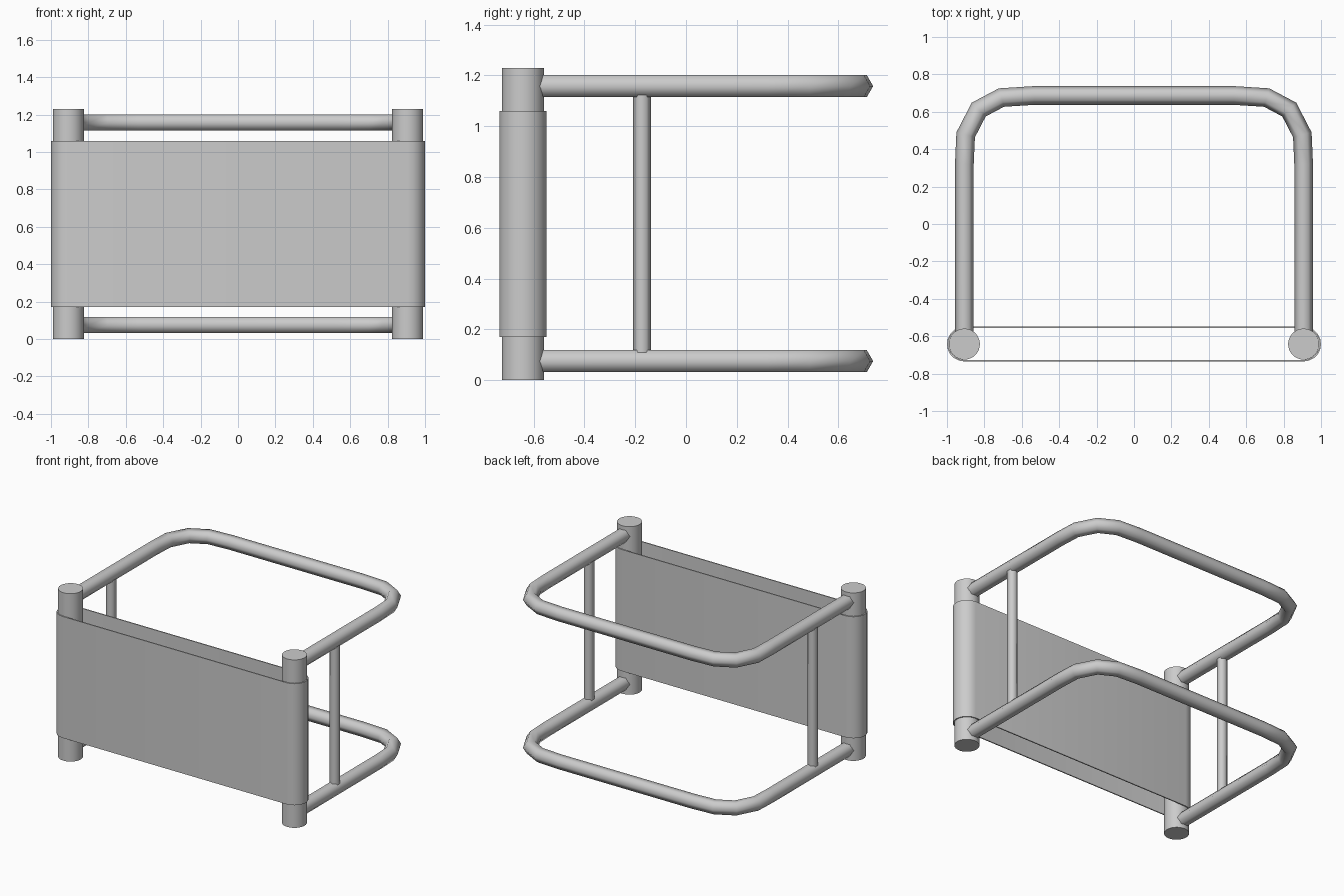
import bpy, bmesh, math
from mathutils import Vector

if "Cube" in bpy.data.objects:
    bpy.data.objects.remove(bpy.data.objects["Cube"])

PX, PY = 0.907, -0.642      # post centre
H = 1.23                    # post height
RAILS = {"lower": 0.075, "upper": 1.158}


def finish(name, bm, angle):
    bmesh.ops.recalc_face_normals(bm, faces=bm.faces)
    mesh = bpy.data.meshes.new(name)
    bm.to_mesh(mesh)
    bm.free()
    for p in mesh.polygons:
        p.use_smooth = True
    mesh.set_sharp_from_angle(angle=math.radians(angle))
    obj = bpy.data.objects.new(name, mesh)
    bpy.context.collection.objects.link(obj)
    return obj


def cylinder(name, x, y, z0, z1, r, sides, angle):
    bm = bmesh.new()
    ring = [bm.verts.new((x + r * math.sin(a), y + r * math.cos(a), z0))
            for a in (2 * math.pi * i / sides for i in range(sides))]
    face = bm.faces.new(ring)
    top = bmesh.ops.extrude_face_region(bm, geom=[face], use_keep_orig=True)["geom"]
    bmesh.ops.translate(bm, vec=(0, 0, z1 - z0),
                        verts=[v for v in top if isinstance(v, bmesh.types.BMVert)])
    return finish(name, bm, angle)


def flat_tube(name, path, z, r, sides=6):
    """Mitred tube along a path that lies in a horizontal plane."""
    pts = [Vector((x, y, z)) for x, y in path]
    bm = bmesh.new()
    rings = []
    for i, p in enumerate(pts):
        before = (p - pts[i - 1]).normalized() if i else None
        after = (pts[i + 1] - p).normalized() if i < len(pts) - 1 else None
        t = ((before or after) + (after or before)).normalized()
        stretch = 1 / t.dot(after or before)
        side = Vector((t.y, -t.x, 0)) * stretch
        rings.append([bm.verts.new(p + side * r * math.cos(a) + Vector((0, 0, r * math.sin(a))))
                      for a in (2 * math.pi * k / sides for k in range(sides))])
    for a, b in zip(rings, rings[1:]):
        for k in range(sides):
            n = (k + 1) % sides
            bm.faces.new((a[k], a[n], b[n], b[k]))
    bm.faces.new(rings[0])
    bm.faces.new(rings[-1])
    return finish(name, bm, 65)


# Front posts and slim side uprights
for label, s in (("left", -1), ("right", 1)):
    cylinder(f"{label}_front_post", s * PX, PY, 0, H, 0.083, 32, 40)
    cylinder(f"{label}_upright", s * PX, -0.173, RAILS["lower"], RAILS["upper"], 0.035, 6, 65)

# Upper and lower U-shaped hexagonal rails
half = [(-PX, PY + 0.02), (-PX, 0.32), (-0.90, 0.477), (-0.83, 0.612),
        (-0.709, 0.676), (-0.535, 0.687)]
path = half + [(-x, y) for x, y in reversed(half)]
for label, z in RAILS.items():
    flat_tube(f"{label}_rail", path, z, 0.05)


# Fabric sling looped around both posts
def loop(r, n=10):
    right = [(PX + r * math.cos(a), PY + r * math.sin(a))
             for a in (-math.pi / 2 + math.pi * i / n for i in range(n + 1))]
    return right + [(-x, 2 * PY - y) for x, y in right]


bm = bmesh.new()
bands = [[bm.verts.new((x, y, z)) for x, y in loop(r)]
         for r, z in ((0.093, 0.17), (0.093, 1.06), (0.085, 1.06), (0.085, 0.17))]
for i, a in enumerate(bands):
    b = bands[(i + 1) % 4]
    for k in range(len(a)):
        n = (k + 1) % len(a)
        bm.faces.new((a[k], a[n], b[n], b[k]))
finish("fabric_sling", bm, 40)
